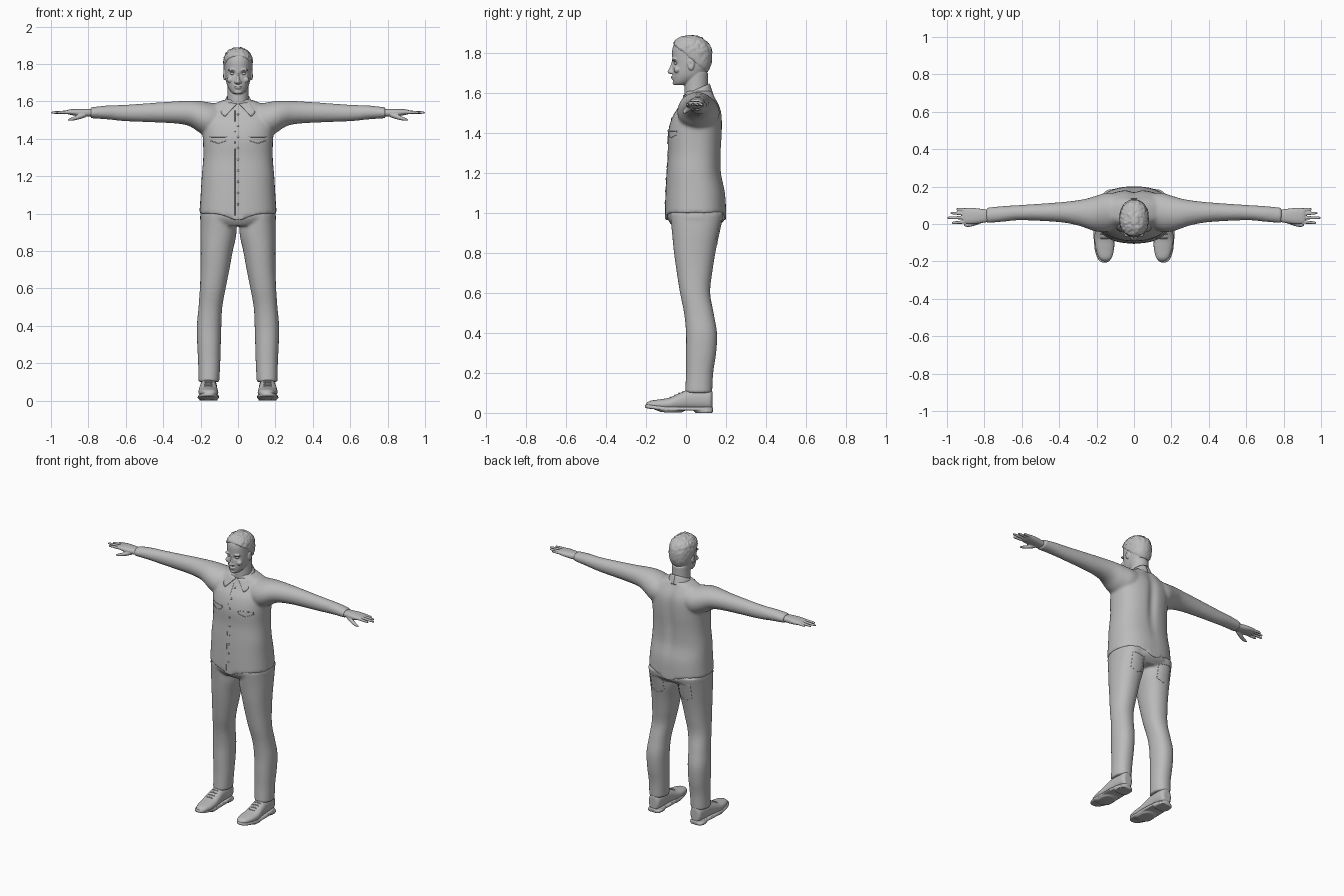
import bpy, bmesh, math
from mathutils import Vector, Matrix, noise
from mathutils.bvhtree import BVHTree

default_cube = bpy.data.objects.get("Cube")
if default_cube:
    bpy.data.objects.remove(default_cube, do_unlink=True)

BOTH = (1, -1)
FRONT, BACK, TOP = Vector((0, 1, 0)), Vector((0, -1, 0)), Vector((0, 0, -1))

grey = bpy.data.materials.new("plain grey")
grey.use_nodes = True
grey.diffuse_color = (0.5, 0.5, 0.5, 1)
shader = next(n for n in grey.node_tree.nodes if n.type == "BSDF_PRINCIPLED")
shader.inputs["Base Color"].default_value = grey.diffuse_color


def spline(rings, steps=5):
    """Smoothly interpolate between neighbouring cross-sections."""
    result = []
    for i in range(len(rings) - 1):
        before, start = rings[max(i - 1, 0)], rings[i]
        end, after = rings[i + 1], rings[min(i + 2, len(rings) - 1)]
        for k in range(steps):
            u = k / steps
            result.append([b + u * ((c - a) / 2 + u * (a - 2.5 * b + 2 * c - d / 2
                           + u * (1.5 * (b - c) + (d - a) / 2)))
                           for a, b, c, d in zip(before, start, end, after)])
    return result + [list(rings[-1])]


def centred(rows):
    return [(t, -half, half, low, high) for t, half, low, high in rows]


def loft(bm, rings, axis, power=2, sides=(1,), count=40):
    """Skin superellipse sections: position, then the limits on the other two axes."""
    for side in sides:
        loops = []
        for t, a0, a1, b0, b1 in spline(rings):
            loop = []
            for i in range(count):
                angle = math.tau * i / count
                c, s = math.cos(angle), math.sin(angle)
                a = (a0 + a1 + (a1 - a0) * math.copysign(abs(c) ** (2 / power), c)) / 2
                b = (b0 + b1 + (b1 - b0) * math.copysign(abs(s) ** (2 / power), s)) / 2
                x, y, z = {"x": (t, a, b), "y": (a, t, b), "z": (a, b, t)}[axis]
                loop.append(bm.verts.new((x * side, y, z)))
            loops.append(loop)
        for one, two in zip(loops, loops[1:]):
            for i in range(count):
                j = (i + 1) % count
                bm.faces.new((one[i], one[j], two[j], two[i]))
        bm.faces.new(loops[0])
        bm.faces.new(loops[-1])


def blob(bm, centre, radii, sides=(1,)):
    for side in sides:
        place = Matrix.Translation((centre[0] * side, centre[1], centre[2]))
        bmesh.ops.create_uvsphere(bm, u_segments=20, v_segments=12, radius=1,
                                  matrix=place @ Matrix.Diagonal((*radii, 1)))


def finish(name, bm, voxel=0, relax=0, tweak=None, thickness=0):
    bmesh.ops.recalc_face_normals(bm, faces=bm.faces)
    mesh = bpy.data.meshes.new(name)
    bm.to_mesh(mesh)
    bm.free()
    ob = bpy.data.objects.new(name, mesh)
    bpy.context.collection.objects.link(ob)
    if voxel:
        remesh = ob.modifiers.new("blend", "REMESH")
        remesh.mode, remesh.voxel_size = "VOXEL", voxel
        soften = ob.modifiers.new("soften", "SMOOTH")
        soften.factor, soften.iterations = 0.5, relax
        graph = bpy.context.evaluated_depsgraph_get()
        ob.data = bpy.data.meshes.new_from_object(ob.evaluated_get(graph))
        ob.modifiers.clear()
    if thickness:
        ob.modifiers.new("thickness", "SOLIDIFY").thickness = thickness
    if tweak:
        for v in ob.data.vertices:
            tweak(v.co)
    ob.data.materials.clear()
    ob.data.materials.append(grey)
    ob.data.polygons.foreach_set("use_smooth", [True] * len(ob.data.polygons))
    return ob


def surface(ob):
    return BVHTree.FromPolygons([v.co for v in ob.data.vertices],
                                [p.vertices[:] for p in ob.data.polygons])


def cast(tree, point, direction):
    hit = tree.ray_cast(Vector(point) - direction, direction)[0]
    return hit if hit else Vector(point)


def seam(name, tree, corners, direction, radius=0.002):
    """Thin raised stitching line laid on a surface."""
    curve = bpy.data.curves.new(name, "CURVE")
    curve.dimensions, curve.bevel_depth, curve.bevel_resolution = "3D", radius, 1
    points = [cast(tree, Vector(a).lerp(Vector(b), k / 10), direction)
              for a, b in zip(corners, corners[1:]) for k in range(11)]
    line = curve.splines.new("POLY")
    line.points.add(len(points) - 1)
    for target, p in zip(line.points, points):
        target.co = (*p, 1)
    ob = bpy.data.objects.new(name, curve)
    bpy.context.collection.objects.link(ob)
    curve.materials.append(grey)


def bump(*offsets):
    return math.exp(-sum(o * o for o in offsets))


# Shirt: torso and sleeves blended together
bm = bmesh.new()
loft(bm, centred([(1.0, .207, -.105, .202), (1.1, .2, -.102, .196), (1.2, .194, -.097, .177),
                  (1.3, .186, -.09, .176), (1.4, .188, -.09, .182), (1.48, .195, -.068, .181),
                  (1.53, .19, -.035, .17), (1.58, .14, -.008, .145), (1.61, .07, 0, .13)]),
     "z", 2.4)
loft(bm, [(.06, 0, .16, 1.44, 1.585), (.14, -.04, .168, 1.41, 1.592), (.2, -.04, .152, 1.43, 1.602),
          (.25, -.025, .137, 1.463, 1.604), (.3, -.008, .127, 1.478, 1.602), (.4, .01, .116, 1.486, 1.596),
          (.6, .02, .102, 1.494, 1.582), (.7, .012, .096, 1.504, 1.578), (.79, .004, .087, 1.51, 1.568)],
     "x", 2, BOTH)


def shape_shirt(co):
    # Dipping hem and a shallow groove along the spine
    if co.z < 1.06:
        co.z -= .035 * bump(co.x / .07) * (1.06 - co.z) / .06
    if co.y > .08:
        co.y -= .014 * bump(co.x / .03, (co.z - 1.38) / .2)


shirt = finish("shirt", bm, .008, 6, shape_shirt)
cloth = surface(shirt)

# Buttons, placket edge and chest pockets
bm = bmesh.new()
for i in range(9):
    blob(bm, cast(cloth, (0, 0, 1.05 + i * .06), FRONT), (.006, .004, .006))
finish("shirt_buttons", bm)
seam("placket_edge", cloth, [(-.016, 0, .99), (-.016, 0, 1.55)], FRONT, .0015)
for side, label in zip(BOTH, ("left", "right")):
    outline = [(.06, 1.39), (.06, 1.41), (.15, 1.41), (.15, 1.39), (.105, 1.375), (.06, 1.39)]
    seam(label + "_pocket_flap", cloth, [(x * side, 0, z) for x, z in outline], FRONT)

# Collar: folded band, high at the back, with two front points
bm = bmesh.new()
for side in BOTH:
    columns = []
    for i in range(21):
        u = i / 20
        angle = .08 + (math.pi - .08) * u
        spread = angle + .75 * (1 - u) ** 3
        rise = (1 - math.cos(angle)) / 2
        top = Vector((.062 * math.sin(angle), .052 - .066 * math.cos(angle), 1.588 + .06 * rise))
        low = Vector((.094 * math.sin(spread), .05 - .087 * math.cos(spread), 1.522 + .07 * rise))
        column = []
        for k in range(6):
            p = top.lerp(low, k / 5)
            if u < .4 and k:
                p.y = min(p.y, cast(cloth, p, FRONT).y - .006)
            column.append(bm.verts.new((p.x * side, p.y, p.z)))
        columns.append(column)
    for one, two in zip(columns, columns[1:]):
        for k in range(5):
            bm.faces.new((one[k], one[k + 1], two[k + 1], two[k]))
finish("shirt_collar", bm, thickness=.006)

# Trousers: hips and legs blended together
bm = bmesh.new()
loft(bm, centred([(1.08, .185, -.085, .18), (1.0, .2, -.098, .197), (.965, .198, -.09, .193),
                  (.935, .13, -.07, .16)]), "z", 2.3)
loft(bm, [(1.0, .02, .2, -.08, .19), (.9, .008, .202, -.07, .168), (.8, .028, .2, -.06, .147),
          (.7, .046, .2, -.046, .131), (.6, .066, .204, -.03, .121), (.5, .084, .211, -.01, .138),
          (.4, .089, .22, 0, .155), (.3, .092, .218, 0, .151), (.2, .095, .213, 0, .136),
          (.1, .1, .212, -.005, .131)], "z", 2.2, BOTH)
trousers = finish("trousers", bm, .008, 5)
denim = surface(trousers)
for side, label in zip(BOTH, ("left", "right")):
    outline = [(.06, .95), (.15, .96), (.15, .86), (.105, .84), (.06, .86), (.06, .95)]
    seam(label + "_back_pocket", denim, [(x * side, 0, z) for x, z in outline], BACK, .0015)

# Shoes with soles and laces
bm = bmesh.new()
loft(bm, [(-.2, .137, .167, .025, .045), (-.18, .118, .188, .02, .06), (-.13, .106, .205, .016, .068),
          (-.08, .106, .211, .014, .077), (-.03, .11, .208, .014, .1), (.02, .113, .203, .014, .118),
          (.08, .112, .2, .014, .12), (.12, .118, .195, .014, .118), (.132, .135, .18, .02, .11)],
     "y", 2.3, BOTH)
shoes = finish("shoe_uppers", bm, .005, 3)
bm = bmesh.new()
loft(bm, [(.012, .14, .17, -.202, .128), (.012, .104, .213, -.205, .135),
          (.022, .102, .214, -.207, .137), (.03, .104, .212, -.205, .135)], "z", 2.6, BOTH)
loft(bm, [(0, .11, .206, .045, .134), (.015, .108, .208, .04, .136)], "z", 3, BOTH)
loft(bm, [(.002, .112, .206, -.13, -.02), (.014, .105, .212, -.17, 0)], "z", 2.6, BOTH)


def lift_toe(co):
    if co.y < -.1:
        co.z += .012 * ((-.1 - co.y) / .1)


finish("shoe_soles", bm, .005, 2, lift_toe)
leather = surface(shoes)
for side in BOTH:
    for i in range(4):
        y = -.075 + i * .02
        seam("shoe_lace", leather, [(side * .137, y, .2), (side * .18, y, .2)], TOP, .004)

# Hands: palm, four fingers and a thumb
bm = bmesh.new()
loft(bm, [(.76, .015, .076, 1.52, 1.558), (.81, .006, .08, 1.518, 1.56), (.86, 0, .086, 1.522, 1.56),
          (.9, .001, .085, 1.529, 1.557), (.915, .006, .08, 1.534, 1.552)], "x", 2.4, BOTH)
for base, tip, reach in ((.074, .079, .95), (.054, .059, .982), (.034, .033, 1.0), (.012, .006, .975)):
    rings = []
    for u, radius in ((0, .0095), (.4, .009), (.8, .0075), (.95, .006), (1, .002)):
        x, y, z = .885 + (reach - .885) * u, base + (tip - base) * u, 1.543 - .003 * u
        rings.append((x, y - radius, y + radius, z - radius, z + radius))
    loft(bm, rings, "x", 2, BOTH, 16)
loft(bm, [(.815, .005, .035, 1.515, 1.545), (.85, -.008, .02, 1.504, 1.53),
          (.885, -.016, .006, 1.497, 1.516), (.91, -.012, 0, 1.496, 1.504)], "x", 2, BOTH, 16)
finish("hands", bm, .0035, 3)

# Head: skull, neck, nose, brow, lips, chin and ears
skull = [(1.64, .024, -.056, -.005), (1.652, .038, -.063, .03), (1.675, .053, -.066, .075),
         (1.7, .062, -.067, .1), (1.74, .069, -.067, .12), (1.78, .072, -.069, .126),
         (1.82, .072, -.068, .122), (1.85, .063, -.056, .105), (1.873, .042, -.03, .075),
         (1.882, .015, 0, .04)]
bm = bmesh.new()
loft(bm, centred(skull), "z", 2.2)
loft(bm, centred([(1.54, .062, -.005, .115), (1.62, .056, -.008, .11), (1.7, .056, -.005, .11)]), "z")
loft(bm, centred([(1.765, .007, -.07, -.04), (1.735, .008, -.079, -.04), (1.712, .012, -.09, -.04),
                  (1.702, .015, -.092, -.04), (1.694, .011, -.082, -.04)]), "z", 2, count=20)
blob(bm, (.011, -.072, 1.702), (.008, .01, .007), BOTH)
blob(bm, (.03, -.058, 1.768), (.024, .013, .008), BOTH)
blob(bm, (.04, -.045, 1.715), (.02, .016, .016), BOTH)
blob(bm, (0, -.066, 1.68), (.021, .01, .0045))
blob(bm, (0, -.064, 1.671), (.018, .01, .005))
blob(bm, (0, -.056, 1.65), (.02, .011, .011))
blob(bm, (.073, .025, 1.742), (.008, .017, .029), BOTH)


def shape_face(co):
    # Eye sockets and hollow ears
    if co.y < -.02:
        co.y += .012 * bump((abs(co.x) - .03) / .015, (co.z - 1.748) / .01)
    elif abs(co.x) > .072:
        co.x *= 1 - .07 * bump((co.y - .022) / .008, (co.z - 1.745) / .013)


finish("head", bm, .0035, 3, shape_face)
bm = bmesh.new()
blob(bm, (.03, -.051, 1.748), (.012, .009, .007), BOTH)
finish("eyes", bm)

# Hair: tousled shell that sinks into the skull below the hairline
bm = bmesh.new()
loft(bm, centred(skull), "z", 2.2, count=96)
bmesh.ops.recalc_face_normals(bm, faces=bm.faces)
bm.normal_update()
for v in bm.verts:
    hairline = 1.835 - (v.co.y + .06) * .85
    cover = min(max((v.co.z - hairline) / .012, 0), 1)
    tousle = .006 * noise.noise(v.co * 70) * (1 if v.co.z > 1.8 else .4)
    v.co += v.normal * (cover * (.011 + tousle) - .006)
finish("hair", bm)
